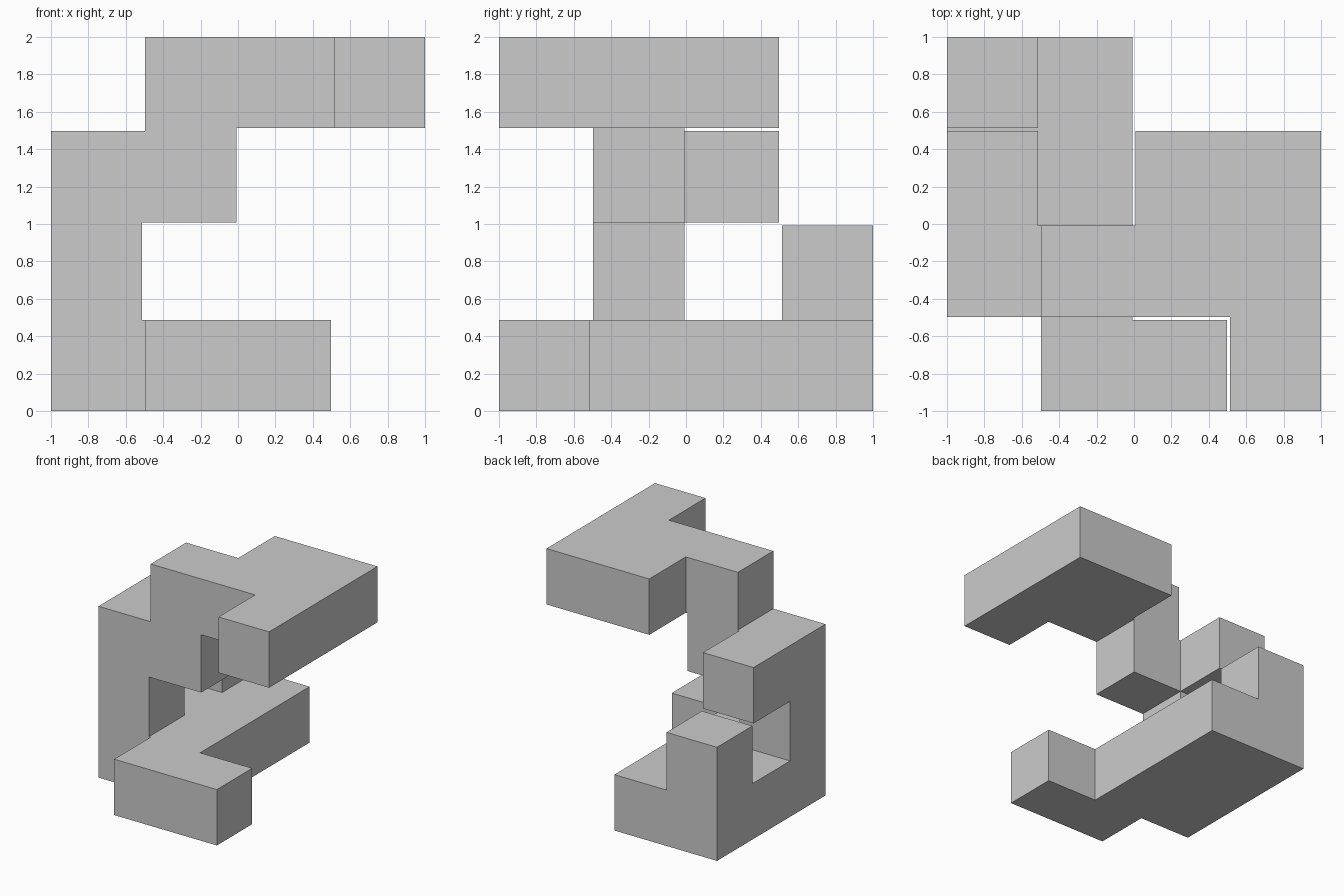
import bpy, bmesh, math
from itertools import product

if "Cube" in bpy.data.objects:
    bpy.data.objects.remove(bpy.data.objects["Cube"])

PITCH, GAP = 0.504, 0.016      # cell spacing and the clearance between cells

# Filled cells per layer, bottom to top; each row runs along x, rows run front to back
LAYERS = [
    [".##.", "##..", "##..", "##.."],
    ["....", "#...", "....", "#..."],
    ["....", "##..", "#...", "...."],
    ["...#", ".###", "..##", "...."],
]
cells = {(x, y, z) for z, layer in enumerate(LAYERS)
         for y, row in enumerate(layer)
         for x, c in enumerate(row) if c == "#"}

# Fine grid: even slots are cells, odd slots are the gaps between cells
def solid(slot):
    spans = [{i // 2, (i + 1) // 2} for i in slot]
    return all(c in cells for c in product(*spans))

def coord(i):
    return (i // 2) * PITCH + (i % 2) * (PITCH - GAP) - 1

# Puzzle piece: emit only the outer walls, then merge flat regions
bm = bmesh.new()
for slot in product(range(7), repeat=3):
    if not solid(slot):
        continue
    for axis, side in product(range(3), (0, 1)):
        near = list(slot)
        near[axis] += 2 * side - 1
        if solid(near):
            continue
        u, v = (axis + 1) % 3, (axis + 2) % 3
        ring = []
        for du, dv in ((0, 0), (1, 0), (1, 1), (0, 1)):
            p = list(slot)
            p[axis] += side
            p[u] += du
            p[v] += dv
            x, y, z = map(coord, p)
            ring.append(bm.verts.new((x, y, z + 1)))
        bm.faces.new(ring if side else ring[::-1])
bmesh.ops.remove_doubles(bm, verts=bm.verts, dist=0.001)
bmesh.ops.dissolve_limit(bm, angle_limit=math.radians(1),
                         verts=bm.verts, edges=bm.edges)
mesh = bpy.data.meshes.new("puzzle_piece")
bm.to_mesh(mesh)
bm.free()
bpy.context.collection.objects.link(bpy.data.objects.new("puzzle_piece", mesh))
